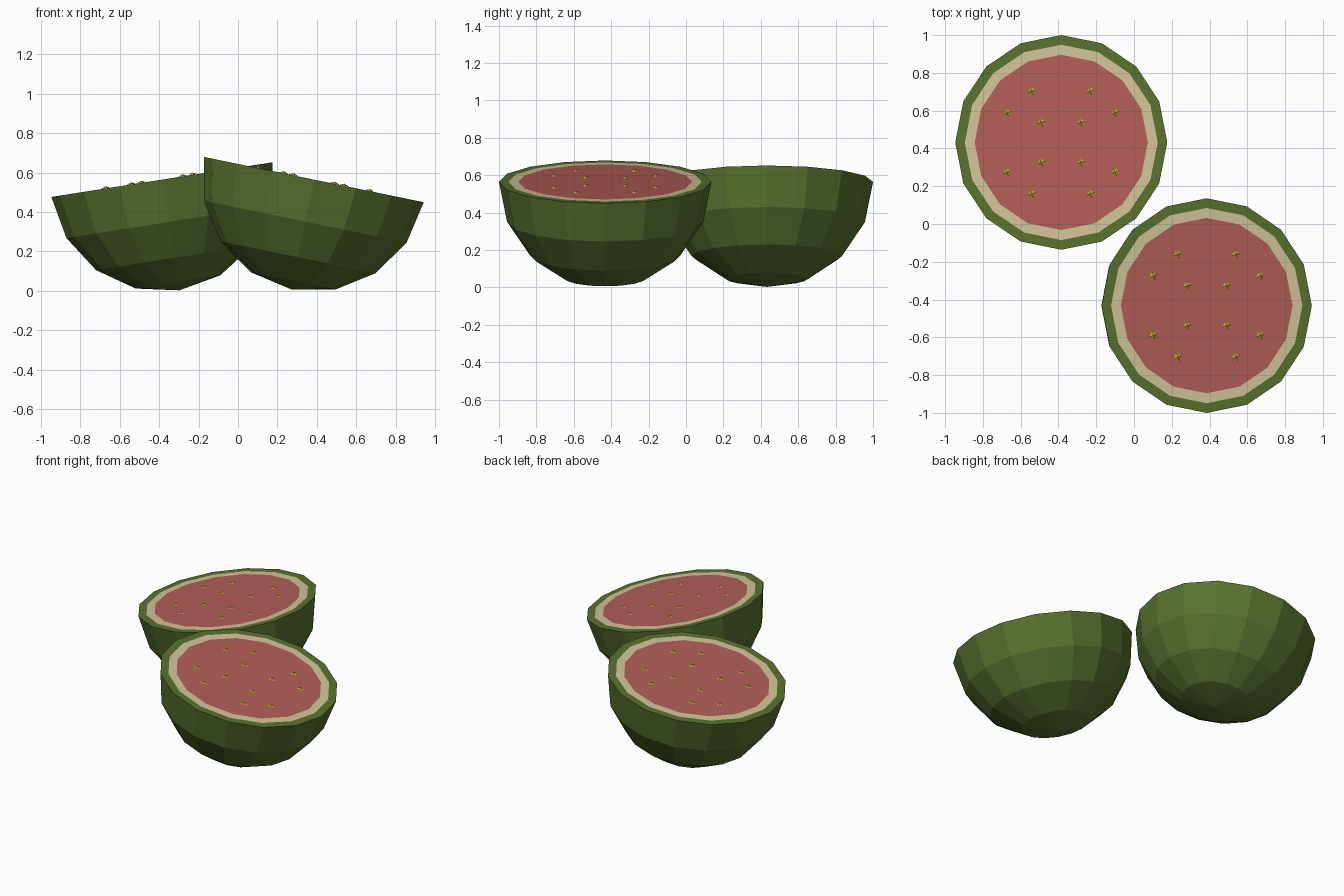
import bpy
import bmesh
import math
from mathutils import Matrix, Vector

cube = bpy.data.objects.get("Cube")
if cube:
    bpy.data.objects.remove(cube, do_unlink=True)

RADIUS = 0.568


def material(name, color):
    mat = bpy.data.materials.new(name)
    mat.use_nodes = True
    mat.diffuse_color = (*color, 1)
    mat.node_tree.nodes["Principled BSDF"].inputs["Base Color"].default_value = (*color, 1)
    return mat


green = material("rind green", (0.1, 0.168, 0.028))
cream = material("pale rind", (0.65, 0.56, 0.32))
red = material("red flesh", (0.45, 0.112, 0.096))
yellow = material("seed yellow", (0.56, 0.37, 0.045))


def make_object(name, bm, mats, place):
    mesh = bpy.data.meshes.new(name)
    bm.to_mesh(mesh)
    bm.free()
    for mat in mats:
        mesh.materials.append(mat)
    obj = bpy.data.objects.new(name, mesh)
    obj.matrix_world = place
    bpy.context.collection.objects.link(obj)


def half_melon(name, place):
    # Lower half of a faceted ball, closed with a flat cut face
    bm = bmesh.new()
    bmesh.ops.create_uvsphere(bm, u_segments=16, v_segments=8, radius=RADIUS)
    top = [v for v in bm.verts if v.co.z > 0.01]
    bmesh.ops.delete(bm, geom=top, context='VERTS')
    rim = [e for e in bm.edges if e.is_boundary]
    cut = bmesh.ops.holes_fill(bm, edges=rim, sides=0)["faces"]
    bmesh.ops.recalc_face_normals(bm, faces=bm.faces)
    # Concentric bands: green skin, pale rind, red flesh
    for index, width in ((1, 0.05), (2, 0.052)):
        bmesh.ops.inset_region(bm, faces=cut, thickness=width, use_even_offset=True)
        for face in cut:
            face.material_index = index
    make_object(name, bm, (green, cream, red), place)


def seeds(name, place):
    # Small four-lobed seeds, mirrored into the four quarters of the cut face
    bm = bmesh.new()
    for x, y in ((0.157, 0.272), (0.289, 0.157), (0.106, 0.106)):
        for sx in (-1, 1):
            for sy in (-1, 1):
                centre = Vector((x * sx, y * sy, 0))
                tip = bm.verts.new(centre + Vector((0, 0, 0.011)))
                ring = []
                for i in range(8):
                    r = 0.015 if i % 2 else 0.025
                    a = math.radians(45 * i + 20)
                    ring.append(bm.verts.new(centre + Vector((r * math.cos(a), r * math.sin(a), 0.001))))
                for i in range(8):
                    bm.faces.new((ring[i], ring[(i + 1) % 8], tip))
    make_object(name, bm, (yellow,), place)


# Two halves tipped away from each other
for side, x, y, tilt in (("back", -0.385, 0.432, -8.9), ("front", 0.385, -0.432, 11.65)):
    place = Matrix.Translation((x, y, 0.564)) @ Matrix.Rotation(math.radians(tilt), 4, 'Y')
    half_melon(side + "_melon_half", place)
    seeds(side + "_seeds", place)
